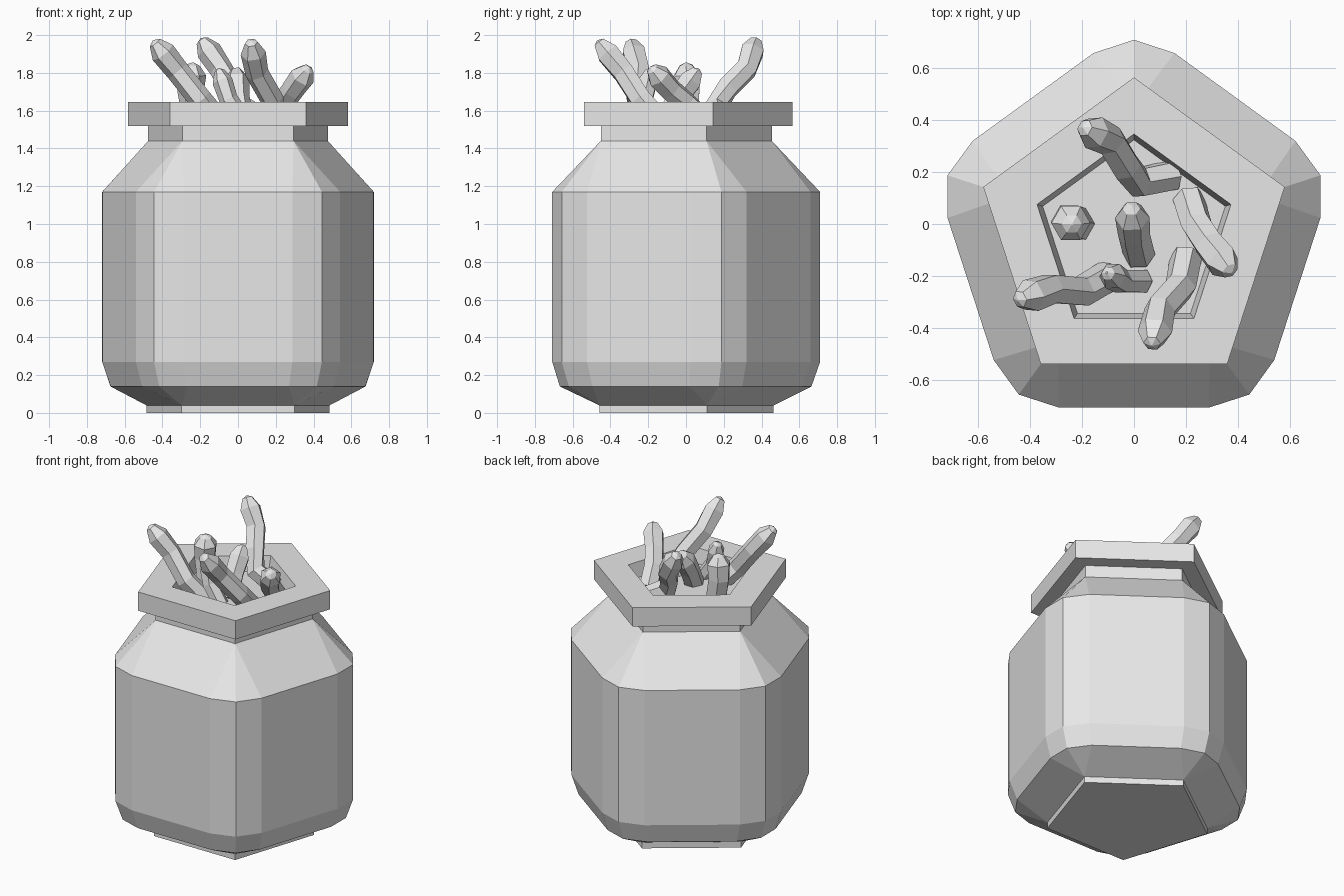
import bpy, bmesh
from math import sin, cos, radians
from mathutils import Vector

cube = bpy.data.objects.get("Cube")
if cube:
    bpy.data.objects.remove(cube)

grey = bpy.data.materials.new("plain_grey")
grey.use_nodes = True
grey.diffuse_color = (0.8, 0.8, 0.8, 1)
grey.node_tree.nodes["Principled BSDF"].inputs["Base Color"].default_value = (0.8, 0.8, 0.8, 1)

CENTRE_Y = -0.046


def loft(name, rings):
    """Skin a list of equal-length point rings, capping both ends."""
    bm = bmesh.new()
    loops = [[bm.verts.new(p) for p in ring] for ring in rings]
    n = len(loops[0])
    for a, b in zip(loops, loops[1:]):
        for i in range(n):
            j = (i + 1) % n
            bm.faces.new((a[i], a[j], b[j], b[i]))
    bm.faces.new(loops[0][::-1])
    bm.faces.new(loops[-1])
    bmesh.ops.remove_doubles(bm, verts=bm.verts, dist=0.0005)
    bmesh.ops.recalc_face_normals(bm, faces=bm.faces)
    mesh = bpy.data.meshes.new(name)
    bm.to_mesh(mesh)
    bm.free()
    mesh.materials.append(grey)
    obj = bpy.data.objects.new(name, mesh)
    bpy.context.collection.objects.link(obj)
    return obj


def pentagon(z, radius, bevelled=False):
    """Three points per corner; they coincide when the corner is sharp."""
    ring = []
    for corner in range(5):
        for side in (-1, 0, 1):
            a = radians(72 * corner + (12.5 * side if bevelled else 0))
            r = radius * 0.955 if bevelled and side else radius
            ring.append((r * sin(a), r * cos(a) + CENTRE_Y, z))
    return ring


# Jar: foot, bevelled body, shoulder, neck, overhanging rim and shallow opening
loft("jar", [
    pentagon(0, 0.51), pentagon(0.04, 0.51),
    pentagon(0.14, 0.71, True), pentagon(0.27, 0.756, True),
    pentagon(1.17, 0.756, True), pentagon(1.44, 0.5),
    pentagon(1.52, 0.5), pentagon(1.52, 0.611),
    pentagon(1.645, 0.611), pentagon(1.645, 0.393),
    pentagon(1.55, 0.37),
])


def tentacle(name, path, thick=0.062):
    """Six-sided bent tube with a swollen, blunt-pointed end."""
    pts = [Vector(p) for p in path]
    pts.insert(-1, pts[-2].lerp(pts[-1], 0.65))
    radii = [thick] * (len(pts) - 2) + [thick * 1.08, thick * 0.55]
    end = (pts[-1] - pts[-2]).normalized()
    pts.append(pts[-1] + end * 0.015)
    radii.append(0.004)
    rings = []
    for i, (p, r) in enumerate(zip(pts, radii)):
        along = pts[min(i + 1, len(pts) - 1)] - pts[max(i - 1, 0)]
        turn = Vector((0, 0, 1)).rotation_difference(along)
        rings.append([p + turn @ Vector((r * cos(radians(60 * k)), r * sin(radians(60 * k)), 0))
                      for k in range(6)])
    loft(name, rings)


# Tentacles reaching out of the opening
tentacle("back_tentacle", [(.15, .19, 1.54), (.02, .16, 1.62), (-.03, .22, 1.72),
                           (-.09, .32, 1.82), (-.19, .37, 1.97)])
tentacle("front_right_tentacle", [(-.1, -.2, 1.54), (-.2, -.26, 1.66),
                                  (-.32, -.25, 1.81), (-.44, -.29, 1.96)])
tentacle("front_tentacle", [(.2, -.13, 1.54), (.18, -.24, 1.66),
                            (.1, -.33, 1.8), (.07, -.46, 1.96)])
tentacle("left_tentacle", [(.21, .1, 1.54), (.24, 0, 1.64),
                           (.29, -.08, 1.71), (.37, -.18, 1.82)])
tentacle("middle_tentacle", [(.02, -.12, 1.54), (0, -.04, 1.67), (-.01, .06, 1.81)])
tentacle("right_tentacle", [(-.22, 0, 1.54), (-.25, .01, 1.7), (-.24, 0, 1.84)], 0.07)
tentacle("small_tentacle", [(.03, -.22, 1.54), (-.05, -.22, 1.66), (-.1, -.19, 1.81)], 0.05)
